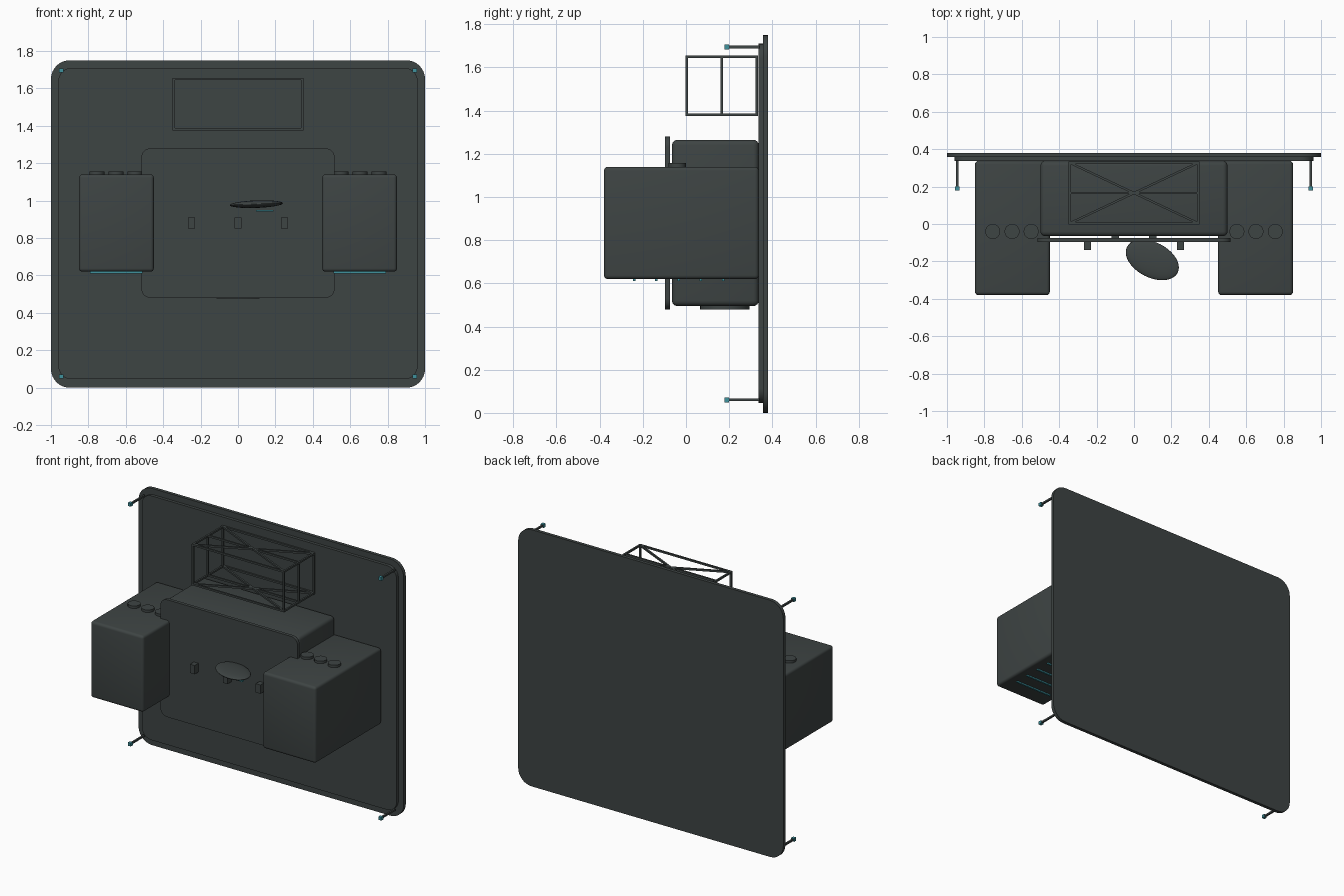
import bpy, bmesh, math
from mathutils import Vector

if "Cube" in bpy.data.objects:
    bpy.data.objects.remove(bpy.data.objects["Cube"])


def material(name, rgb):
    m = bpy.data.materials.new(name)
    m.diffuse_color = (*rgb, 1)
    m.use_nodes = True
    m.node_tree.nodes["Principled BSDF"].inputs["Base Color"].default_value = m.diffuse_color
    return m


BODY = material("dark slate", (0.048, 0.058, 0.057))
TEAL = material("teal light", (0.05, 0.29, 0.34))


def finish(name, bm, mat, smooth=False):
    mesh = bpy.data.meshes.new(name)
    bmesh.ops.recalc_face_normals(bm, faces=bm.faces)
    bm.to_mesh(mesh)
    bm.free()
    ob = bpy.data.objects.new(name, mesh)
    bpy.context.collection.objects.link(ob)
    mesh.materials.append(mat)
    if smooth:
        bpy.context.view_layer.objects.active = ob
        ob.select_set(True)
        bpy.ops.object.shade_smooth_by_angle(angle=math.radians(35))
        ob.select_set(False)
    return ob


def box(name, x, y, z, mat=BODY, bevel=0, corner=0):
    """Box from ranges; bevel rounds all edges, corner only the edges along y."""
    bm = bmesh.new()
    bmesh.ops.create_cube(bm, size=1)
    for v in bm.verts:
        for i, r in enumerate((x, y, z)):
            v.co[i] = r[0] if v.co[i] < 0 else r[1]
    if corner:
        edges = [e for e in bm.edges if abs(e.verts[0].co.y - e.verts[1].co.y) > 1e-6]
        bmesh.ops.bevel(bm, geom=edges, offset=corner, segments=8, profile=0.5, affect='EDGES')
    if bevel:
        edges = [e for e in bm.edges if e.calc_face_angle(0) > 0.5]
        bmesh.ops.bevel(bm, geom=edges, offset=bevel, segments=4, profile=0.5, affect='EDGES')
    return finish(name, bm, mat, bool(bevel or corner))


def disc(name, c, r, h, mat=BODY):
    bm = bmesh.new()
    bmesh.ops.create_cone(bm, cap_ends=True, segments=32, radius1=r, radius2=r, depth=h)
    bmesh.ops.translate(bm, verts=bm.verts, vec=c)
    return finish(name, bm, mat, True)


def bar(name, a, b, t=0.012):
    """Square bar between two points."""
    a, b = Vector(a), Vector(b)
    bm = bmesh.new()
    bmesh.ops.create_cube(bm, size=1)
    bmesh.ops.scale(bm, verts=bm.verts, vec=(t, t, (b - a).length))
    d = b - a
    rot = d.to_track_quat('Z', 'Y').to_matrix()
    bmesh.ops.rotate(bm, verts=bm.verts, matrix=rot)
    bmesh.ops.translate(bm, verts=bm.verts, vec=(a + b) / 2)
    return finish(name, bm, BODY)


# wall panel with raised inner plate
box("wall_panel", (-1, 1), (0.357, 0.38), (0, 1.75), corner=0.1)
box("wall_inner_plate", (-0.96, 0.96), (0.336, 0.36), (0.045, 1.71), corner=0.07)

# corner rods with lights
for x in (-0.945, 0.945):
    for z in (0.06, 1.695):
        bar("corner_rod", (x, 0.34, z), (x, 0.195, z), 0.012)
        box("corner_light", (x - .011, x + .011), (0.178, 0.2), (z - .011, z + .011), TEAL)

# centre cabinet and its front panel
box("centre_cabinet", (-0.5, 0.5), (-0.065, 0.337), (0.495, 1.265), bevel=0.025)
disc("cabinet_vent", (0, 0.18, 0.488), 0.115, 0.02)
box("front_panel", (-0.517, 0.517), (-0.097, -0.074), (0.48, 1.28), corner=0.05)
for x in (-0.1, 0.1):
    box("panel_link", (x - .02, x + .02), (-0.08, -0.06), (0.85, 0.91))
for x in (-0.248, 0, 0.248):
    box("panel_handle", (x - .018, x + .018), (-0.138, -0.09), (0.85, 0.91))

# side cabinets with knobs above and light strips below
for s in (-1, 1):
    box("side_cabinet", sorted((s * 0.45, s * 0.85)), (-0.38, 0.337), (0.62, 1.14), bevel=0.018)
    for x in (0.55, 0.652, 0.755):
        disc("top_knob", (s * x, -0.04, 1.145), 0.04, 0.024)
    for i in range(5):
        y = -0.24 + i * 0.103
        box("under_strip", sorted((s * 0.51, s * 0.79)), (y - .006, y + .006), (0.611, 0.623), TEAL)

# open cage on the wall
X, Y0, Y1 = 0.343, 0.004, 0.327
YM = (Y0 + Y1) / 2
for z in (1.381, 1.65):
    for y in (Y0, YM, Y1):
        bar("cage_long_bar", (-X, y, z), (X, y, z))
    for s in (-1, 1):
        bar("cage_end_bar", (s * X, Y0 - .006, z), (s * X, Y1 + .006, z))
        bar("cage_diagonal", (s * X, Y0, z), (-s * X, Y1, z))
for s in (-1, 1):
    for y in (Y0, YM, Y1):
        bar("cage_post", (s * X, y, 1.375), (s * X, y, 1.656))

# flattened oval pad with a light strip
bm = bmesh.new()
bmesh.ops.create_uvsphere(bm, u_segments=40, v_segments=20, radius=1)
pad = finish("oval_pad", bm, BODY, True)
pad.scale = (0.152, 0.094, 0.02)
pad.rotation_euler = (0, math.radians(-2), math.radians(-27))
pad.location = (0.098, -0.192, 0.981)
box("pad_light", (0.095, 0.19), (-0.225, -0.205), (0.943, 0.951), TEAL)
